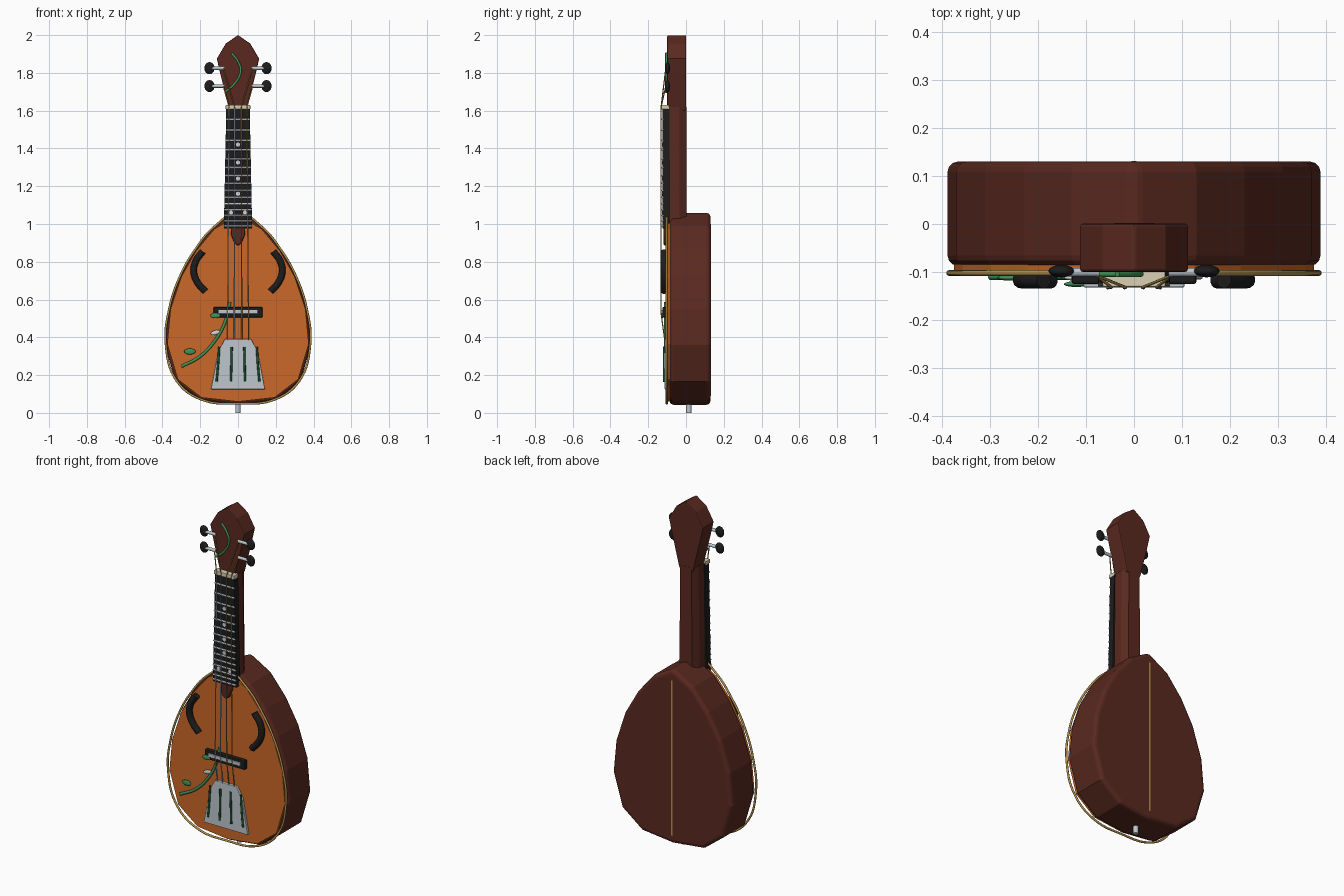
import bpy, bmesh, math
from mathutils import Vector

cube = bpy.data.objects.get("Cube")
if cube:
    bpy.data.objects.remove(cube, do_unlink=True)


def material(name, r, g, b):
    m = bpy.data.materials.new(name)
    m.use_nodes = True
    m.diffuse_color = (r, g, b, 1)
    m.node_tree.nodes["Principled BSDF"].inputs["Base Color"].default_value = (r, g, b, 1)
    return m


BROWN = material("dark red wood", .10, .022, .014)
ORANGE = material("orange spruce", .60, .14, .021)
EBONY = material("ebony", .012, .012, .013)
STEEL = material("steel", .52, .57, .61)
GOLD = material("gold trim", .45, .29, .075)
CREAM = material("cream bone", .70, .63, .45)
GREEN = material("vine green", .05, .29, .09)
DARK_GREEN = material("deep green", .01, .075, .03)
PEARL = material("pearl", .65, .68, .67)


def finish(bm, name, mat, bevel=0, segments=2, smooth=False):
    bmesh.ops.recalc_face_normals(bm, faces=bm.faces)
    me = bpy.data.meshes.new(name)
    bm.to_mesh(me)
    bm.free()
    me.materials.append(mat)
    ob = bpy.data.objects.new(name, me)
    bpy.context.collection.objects.link(ob)
    if bevel:
        mod = ob.modifiers.new("bevel", 'BEVEL')
        mod.width, mod.segments = bevel, segments
        mod.limit_method, mod.angle_limit = 'ANGLE', math.radians(50)
    if smooth:
        for p in me.polygons:
            p.use_smooth = len(p.vertices) <= 4
    return ob


def plate(name, outline, front, back, mat, bevel=0, segments=2):
    """Extrude an x-z outline from front to back along y."""
    bm = bmesh.new()
    face = bm.faces.new([bm.verts.new((x, front, z)) for x, z in outline])
    ext = bmesh.ops.extrude_face_region(bm, geom=[face])
    new = [v for v in ext["geom"] if isinstance(v, bmesh.types.BMVert)]
    bmesh.ops.translate(bm, verts=new, vec=(0, back - front, 0))
    return finish(bm, name, mat, bevel, segments)


def mirrored(half):
    """Close a right-hand outline, running top to bottom, on the left."""
    return half + [(-x, z) for x, z in reversed(half) if x > 0]


def rect(w, z0, z1):
    return [(-w, z0), (w, z0), (w, z1), (-w, z1)]


def ellipsoid(name, pos, size, mat, tilt=0):
    bm = bmesh.new()
    bmesh.ops.create_uvsphere(bm, u_segments=20, v_segments=12, radius=1)
    ob = finish(bm, name, mat, smooth=True)
    ob.location, ob.scale, ob.rotation_euler = pos, size, (0, tilt, 0)
    return ob


def rod(name, a, b, radius, mat):
    a, b = Vector(a), Vector(b)
    bm = bmesh.new()
    bmesh.ops.create_cone(bm, cap_ends=True, segments=16, radius1=radius,
                          radius2=radius, depth=(b - a).length)
    ob = finish(bm, name, mat, smooth=True)
    ob.location = (a + b) / 2
    ob.rotation_euler = (b - a).to_track_quat('Z', 'Y').to_euler()
    return ob


def tube(name, points, radius, mat, closed=False, curved=False):
    cu = bpy.data.curves.new(name, 'CURVE')
    cu.dimensions = '3D'
    cu.bevel_depth, cu.bevel_resolution = radius, 5
    cu.use_fill_caps = True
    cu.resolution_u = 8
    sp = cu.splines.new('BEZIER')
    sp.bezier_points.add(len(points) - 1)
    for bp, co in zip(sp.bezier_points, points):
        bp.co = co
        bp.handle_left_type = bp.handle_right_type = 'AUTO' if curved else 'VECTOR'
    sp.use_cyclic_u = closed
    sp.use_smooth = True
    cu.materials.append(mat)
    ob = bpy.data.objects.new(name, cu)
    bpy.context.collection.objects.link(ob)
    return ob


# Body, soundboard and edge binding share one teardrop
teardrop = mirrored([(0, 1.065), (.13, .99), (.23, .87), (.31, .73), (.37, .55),
                     (.388, .36), (.33, .165), (.2, .065), (0, .043)])


def scaled(s):
    return [(x * s, .52 + (z - .52) * s) for x, z in teardrop]


plate("body", teardrop, -.087, .13, BROWN, .022, 3)
plate("soundboard", scaled(.965), -.1, -.08, ORANGE)
tube("edge_binding", [(x, -.102, z) for x, z in scaled(.985)], .006, GOLD, closed=True, curved=True)
plate("back_strip", rect(.005, .09, 1.0), .128, .1312, GOLD)
rod("end_pin", (0, .015, 0), (0, .015, .06), .014, STEEL)

# Neck: chamfered section swept upward
bm = bmesh.new()
rings = []
for z, w in ((1.0, .064), (1.62, .056)):
    section = [(-w, -.09), (w, -.09), (w, -.035), (w * .65, .002), (-w * .65, .002), (-w, -.035)]
    rings.append([bm.verts.new((x, y, z)) for x, y in section])
for ring in rings:
    bm.faces.new(ring)
for i in range(6):
    j = (i + 1) % 6
    bm.faces.new((rings[0][i], rings[0][j], rings[1][j], rings[1][i]))
finish(bm, "neck", BROWN)
plate("neck_tip", mirrored([(.04, 1.0), (.036, .94), (.02, .90), (0, .885)]), -.118, -.09, BROWN, .006)

# Headstock
plate("headstock", mirrored([(0, 2.0), (.065, 1.955), (.112, 1.875), (.095, 1.8), (.045, 1.6)]),
      -.1, .001, BROWN, .006)

# Fretboard, nut, equal-tempered frets and position dots
NUT_Z, SADDLE_Z = 1.615, .535
plate("fretboard", [(-.075, .975), (.075, .975), (.062, NUT_Z), (-.062, NUT_Z)], -.124, -.088, EBONY)
plate("nut", rect(.065, 1.607, 1.63), -.131, -.09, CREAM, .003)
for i in range(1, 16):
    z = SADDLE_Z + (NUT_Z - SADDLE_Z) * 2 ** (-i / 12)
    w = .062 + .013 * (NUT_Z - z) / .64
    rod("fret", (-w, -.125, z), (w, -.125, z), .005, STEEL)
for x, z in ((0, 1.42), (0, 1.325), (0, 1.24), (0, 1.16), (-.037, 1.06), (.037, 1.06)):
    rod("position_dot", (x, -.128, z), (x, -.12, z), .011, PEARL)

# Bridge with saddle
plate("bridge", rect(.13, .505, .56), -.125, -.098, EBONY, .006)
plate("saddle", rect(.105, .524, .545), -.132, -.12, STEEL, .003)

# Tailpiece with four slots
plate("tailpiece", mirrored([(.07, .39), (.105, .325), (.143, .125)]), -.115, -.098, STEEL, .003)
for x in (-.105, -.035, .035, .105):
    tube("tailpiece_slot", [(x * 1.08, -.116, .165), (x, -.116, .26), (x * .95, -.116, .35)],
         .006, DARK_GREEN, curved=True)

# Paired parts: sound holes and tuning pegs
for s in (-1, 1):
    arc = [(s * x, -.116, z) for x, z in ((.187, .855), (.225, .80), (.234, .745), (.214, .69), (.172, .642))]
    tube("sound_hole", arc, .018, EBONY, curved=True)
    for z in (1.73, 1.825):
        rod("tuner_shaft", (s * .072, -.1, z), (s * .14, -.1, z), .009, STEEL)
        ellipsoid("tuner_button", (s * .151, -.098, z), (.027, .013, .032), EBONY)

# Strings: tailpiece, saddle and nut, with gold windings up to the tuners
for x, z, mat in ((-.055, 1.73, STEEL), (-.02, 1.825, STEEL), (.02, 1.825, GOLD), (.055, 1.73, GOLD)):
    nut = (x * .85, -.132, 1.618)
    tube("string", [(x, -.112, .38), (x, -.133, SADDLE_Z), nut], .003, mat)
    tube("string_winding", [nut, (math.copysign(.078, x), -.107, z)], .003, GOLD)

# Vine inlays and leaves
tube("body_vine", [(x, -.108, z) for x, z in
     ((-.3, .245), (-.2, .3), (-.12, .385), (-.065, .49), (-.043, .585))], .008, GREEN, curved=True)
tube("headstock_vine", [(x, -.104, z) for x, z in
     ((-.035, 1.905), (.0, 1.86), (.014, 1.81), (-.02, 1.74), (-.07, 1.697))], .006, GREEN, curved=True)
ellipsoid("leaf", (-.255, -.112, .325), (.03, .006, .016), GREEN)
ellipsoid("leaf", (-.12, -.125, .515), (.026, .006, .014), GREEN)
ellipsoid("pale_leaf", (-.12, -.112, .425), (.026, .006, .012), PEARL, -.3)
